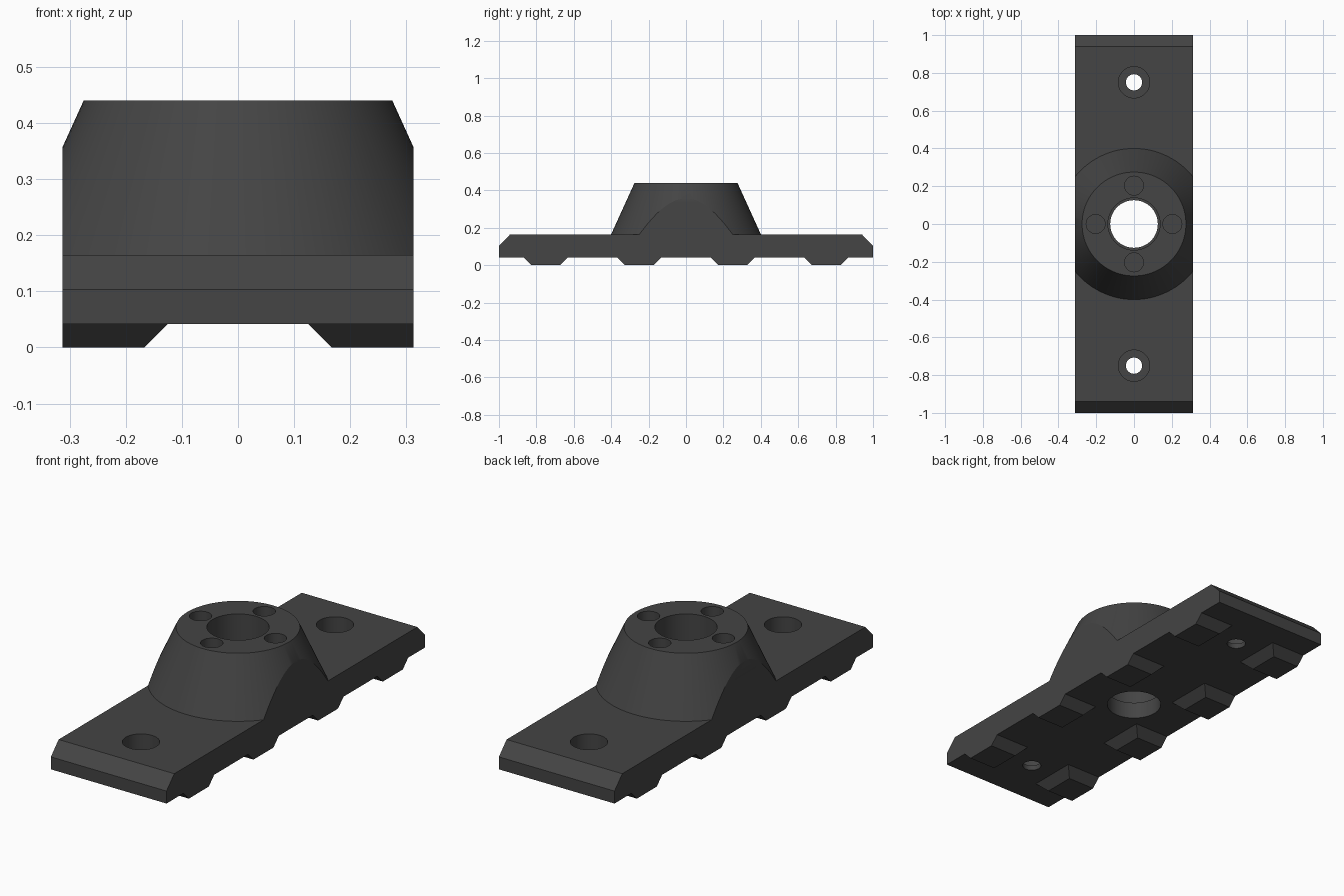
import bpy, bmesh, math
from mathutils import Matrix

if "Cube" in bpy.data.objects:
    bpy.data.objects.remove(bpy.data.objects["Cube"])

W = 0.313            # half width of the plate
Z0, Z1 = 0.042, 0.165  # underside and top of the plate
TOP = 0.44           # top of the boss

mat = bpy.data.materials.new("dark_grey")
mat.diffuse_color = (0.058, 0.058, 0.058, 1)
mat.use_nodes = True
mat.node_tree.nodes["Principled BSDF"].inputs["Base Color"].default_value = mat.diffuse_color


def finish(name, bm):
    bmesh.ops.recalc_face_normals(bm, faces=bm.faces[:])
    me = bpy.data.meshes.new(name)
    bm.to_mesh(me)
    bm.free()
    ob = bpy.data.objects.new(name, me)
    bpy.context.collection.objects.link(ob)
    me.materials.append(mat)
    return ob


def lathe(name, profile, x=0, y=0, n=64):
    """Closed round solid from (radius, z) pairs, bottom to top."""
    bm = bmesh.new()
    rings = [[bm.verts.new((x + r * math.cos(2 * math.pi * i / n),
                            y + r * math.sin(2 * math.pi * i / n), z))
              for i in range(n)] for r, z in profile]
    for a, b in zip(rings, rings[1:]):
        for i in range(n):
            j = (i + 1) % n
            bm.faces.new((a[i], a[j], b[j], b[i]))
    bm.faces.new(rings[0][::-1])
    bm.faces.new(rings[-1])
    return finish(name, bm)


def hull(name, points):
    """Convex solid around the points."""
    bm = bmesh.new()
    for p in points:
        bm.verts.new(p)
    bmesh.ops.convex_hull(bm, input=bm.verts[:])
    bmesh.ops.dissolve_limit(bm, angle_limit=0.01, verts=bm.verts[:], edges=bm.edges[:])
    return finish(name, bm)


def boolean(target, tool, operation):
    m = target.modifiers.new(operation, 'BOOLEAN')
    m.operation, m.object, m.solver = operation, tool, 'EXACT'
    bpy.context.view_layer.objects.active = target
    bpy.ops.object.modifier_apply(modifier=m.name)
    bpy.data.objects.remove(tool, do_unlink=True)


# Plate with bevelled ends, left over-wide for trimming
side = [(1, Z0), (1, 0.103), (0.94, Z1)]
plate = hull("mounting_plate", [(x, s * y, z) for x in (-0.45, 0.45)
                                for s in (-1, 1) for y, z in side])

# Tapered boss
boolean(plate, lathe("boss", [(0.4 + 0.0455, 0.065), (0.4, Z1), (0.275, TOP)], n=96), 'UNION')

# Bevelled feet in pairs along both long edges
for s in (-1, 1):
    for cy in (-0.75, -0.25, 0.25, 0.75):
        foot = hull("foot", [(s * x, cy + t * (0.077 + h), h)
                             for h in (0, 0.06) for t in (-1, 1)
                             for x in (0.167 - h, 0.45)])
        boolean(plate, foot, 'UNION')

# Trim the boss and plate to one flush width
trim = hull("trim", [(x, y, z) for x in (-W, W) for y in (-1.2, 1.2) for z in (-0.2, 0.7)])
boolean(plate, trim, 'INTERSECT')

# Stepped central bore
boolean(plate, lathe("bore", [(0.126, -0.1), (0.126, 0.125), (0.138, 0.125), (0.138, 0.6)]),
        'DIFFERENCE')

# Counterbored screw holes
for y in (-0.75, 0.75):
    boolean(plate, lathe("screw_hole", [(0.043, -0.1), (0.043, 0.067), (0.083, 0.067),
                                        (0.083, 0.3)], 0, y, 48), 'DIFFERENCE')

# Four blind pin holes on the boss
for x, y in ((0.203, 0), (-0.203, 0), (0, 0.203), (0, -0.203)):
    boolean(plate, lathe("pin_hole", [(0.05, 0.32), (0.05, 0.6)], x, y, 40), 'DIFFERENCE')

# Smooth round walls, sharp edges
bpy.ops.object.select_all(action='DESELECT')
plate.select_set(True)
bpy.context.view_layer.objects.active = plate
bpy.ops.object.shade_smooth_by_angle(angle=math.radians(25))
